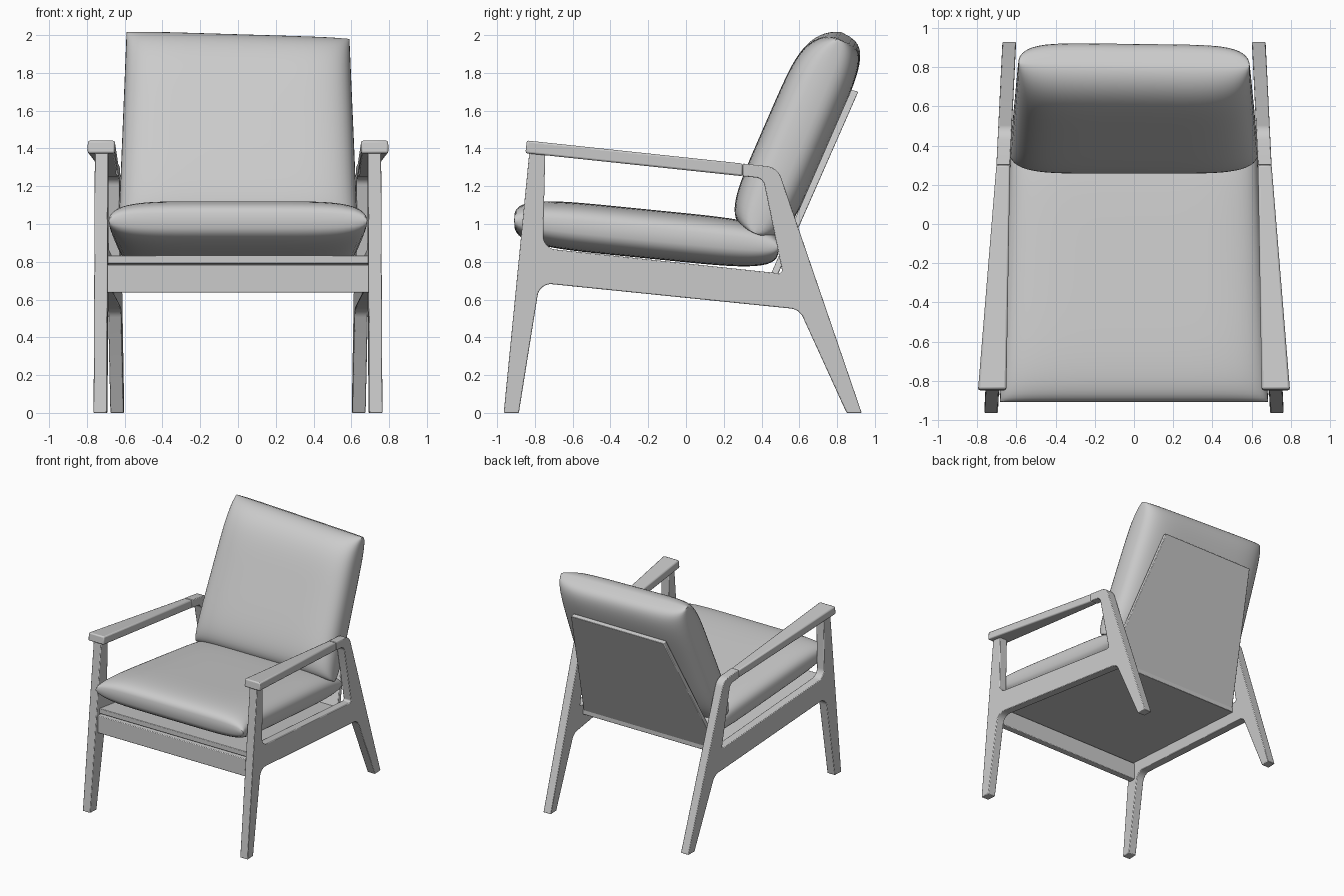
import bpy, bmesh, math
from mathutils import Vector

if "Cube" in bpy.data.objects:
    bpy.data.objects.remove(bpy.data.objects["Cube"])

grey = bpy.data.materials.new("light grey")
grey.diffuse_color = (0.6, 0.6, 0.6, 1)
grey.use_nodes = True
grey.node_tree.nodes["Principled BSDF"].inputs["Base Color"].default_value = grey.diffuse_color


def finish(name, bm, bevel=0.0):
    bmesh.ops.recalc_face_normals(bm, faces=bm.faces)
    me = bpy.data.meshes.new(name)
    bm.to_mesh(me)
    bm.free()
    ob = bpy.data.objects.new(name, me)
    bpy.context.collection.objects.link(ob)
    me.materials.append(grey)
    if bevel:
        mod = ob.modifiers.new("soft edges", 'BEVEL')
        mod.width, mod.segments = bevel, 2
        mod.limit_method, mod.angle_limit = 'ANGLE', math.radians(40)
    bpy.ops.object.select_all(action='DESELECT')
    ob.select_set(True)
    bpy.context.view_layer.objects.active = ob
    bpy.ops.object.shade_smooth_by_angle(angle=math.radians(35))
    return ob


def rounded(corners, n=6):
    """Turn (y, z, radius) corners into an outline with filleted corners."""
    out = []
    for i, (y, z, r) in enumerate(corners):
        p = Vector((y, z))
        if r == 0:
            out.append(p)
            continue
        a = (Vector(corners[i - 1][:2]) - p).normalized()
        b = (Vector(corners[(i + 1) % len(corners)][:2]) - p).normalized()
        half = a.angle(b) / 2
        t = r / math.tan(half)
        c = p + (a + b).normalized() * (r / math.sin(half))
        s, e = p + a * t - c, p + b * t - c
        for k in range(n + 1):
            f = k / n
            out.append(c + (s * (1 - f) + e * f).normalized() * r)
    return out


def prism(name, pts, span, bevel=0.005):
    """Side profile (y, z) widened along x; span(y, z) gives both x limits."""
    bm = bmesh.new()
    lo = [bm.verts.new((span(y, z)[0], y, z)) for y, z in pts]
    hi = [bm.verts.new((span(y, z)[1], y, z)) for y, z in pts]
    bm.faces.new(lo)
    bm.faces.new(hi[::-1])
    n = len(pts)
    for i in range(n):
        j = (i + 1) % n
        bm.faces.new((lo[i], hi[i], hi[j], lo[j]))
    return finish(name, bm, bevel)


def pillow(name, place, upper, lower, n=36):
    """Closed cushion; place(u, v, h) maps unit coordinates to space."""
    bm = bmesh.new()
    ticks = [math.sin(math.pi / 2 * (2 * i / n - 1)) for i in range(n + 1)]
    for sign, power in ((1, upper), (-1, lower)):
        rows = []
        for v in ticks:
            row = []
            for u in ticks:
                a = max(0, 1 - abs(u) ** 6) ** 0.35
                b = max(0, 1 - abs(v) ** 5) ** power(v)
                row.append(bm.verts.new(place(u, v, sign * a * b)))
            rows.append(row)
        for j in range(n):
            for i in range(n):
                bm.faces.new((rows[j][i], rows[j][i + 1],
                              rows[j + 1][i + 1], rows[j + 1][i]))
    bmesh.ops.remove_doubles(bm, verts=bm.verts, dist=0.0003)
    return finish(name, bm)


def mid(y):
    return 0.6825 - 0.049 * y  # side frames converge towards the back


# Side frames: front leg, side rail and back leg bending into the arm
frame = rounded([(-0.965, 0, 0), (-0.885, 0, 0), (-0.775, 0.688, 0.07), (0.6, 0.548, 0.08),
                 (0.85, 0, 0), (0.93, 0, 0), (0.485, 1.3, 0.09), (0.3, 1.32, 0),
                 (0.3, 1.253, 0), (0.408, 1.242, 0.05), (0.512, 0.737, 0.015),
                 (-0.757, 0.872, 0.07), (-0.745, 1.38, 0), (-0.829, 1.385, 0)])
arm = [(-0.85, 1.375), (-0.843, 1.442), (0.3, 1.32), (0.3, 1.253)]


def arm_half(y):
    return 0.035 + 0.0375 * (0.3 - y) / 1.15


for s, side in ((1, "right"), (-1, "left")):
    prism(side + "_side_frame", frame,
          lambda y, z: (s * (mid(y) - 0.035), s * (mid(y) + 0.035)))
    prism(side + "_armrest", arm,
          lambda y, z: (s * (mid(y) - arm_half(y)), s * (mid(y) + arm_half(y))), 0.01)

# Front rail, seat panel and tapered back panel
prism("front_rail", [(-0.87, 0.637), (-0.87, 0.783), (-0.815, 0.783), (-0.815, 0.637)],
      lambda y, z: (-0.7, 0.7))
prism("seat_panel", [(-0.85, 0.792), (-0.85, 0.835), (0.47, 0.7), (0.47, 0.657)],
      lambda y, z: (-mid(y) + 0.03, mid(y) - 0.03))


def back_half(z):
    return 0.62 - 0.19 * (z - 0.7)


prism("back_panel", [(0.43, 0.69), (0.468, 0.69), (0.912, 1.7), (0.875, 1.71)],
      lambda y, z: (-back_half(z), back_half(z)))


# Seat cushion, flaring to the front
def seat_place(u, v, h):
    y = -0.21 + 0.70 * v
    x = u * (0.655 - 0.03 * v - 0.015 * (1 - u * u))
    return (x, y, 0.948 - 0.1 * (y + 0.21) + 0.13 * h)


pillow("seat_cushion", seat_place, lambda v: 0.3, lambda v: 0.3)


# Back cushion, leaning on the back panel
def back_place(u, v, h):
    x = u * (0.612 - 0.022 * v)
    s = 0.57 * v - 0.02 * u * max(0, v)
    m = 0.175 * h
    return (x, 0.586 + 0.4 * s - 0.917 * m, 1.475 + 0.917 * s + 0.4 * m)


pillow("back_cushion", back_place, lambda v: 0.6 if v > 0 else 0.3, lambda v: 0.25)
